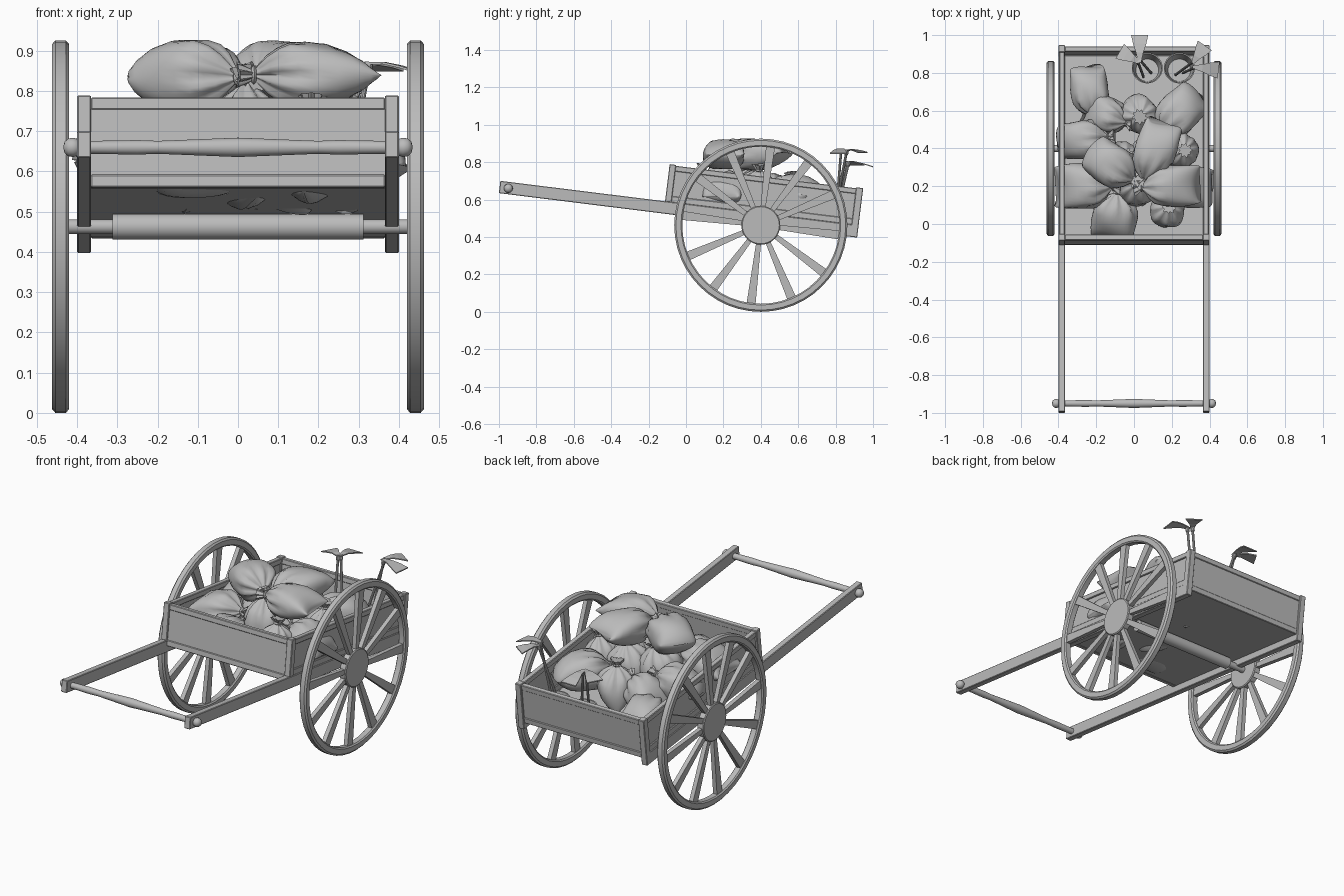
import bpy, bmesh, math
from mathutils import Matrix, Vector

if "Cube" in bpy.data.objects:
    bpy.data.objects.remove(bpy.data.objects["Cube"])

GREY = (0.5, 0.5, 0.5, 1)
mat = bpy.data.materials.new("plain grey")
mat.use_nodes = True
mat.diffuse_color = GREY
mat.node_tree.nodes["Principled BSDF"].inputs["Base Color"].default_value = GREY

# The cart bed and shafts share one sloping frame
BED = Matrix.Translation((0, 0, 0.577)) @ Matrix.Rotation(-math.atan(0.124), 4, "X")
AXLE = Vector((0, 0.4, 0.463))


def finish(name, bm, matrix=Matrix(), smooth=0):
    bmesh.ops.recalc_face_normals(bm, faces=bm.faces)
    mesh = bpy.data.meshes.new(name)
    bm.to_mesh(mesh)
    bm.free()
    mesh.materials.append(mat)
    obj = bpy.data.objects.new(name, mesh)
    obj.matrix_world = matrix
    bpy.context.collection.objects.link(obj)
    if smooth:
        bpy.ops.object.select_all(action="DESELECT")
        bpy.context.view_layer.objects.active = obj
        obj.select_set(True)
        bpy.ops.object.shade_smooth_by_angle(angle=math.radians(smooth))
    return obj


def box(name, x, y, z, matrix=BED, bevel=0.003):
    """Box spanning the given ranges."""
    bm = bmesh.new()
    bmesh.ops.create_cube(bm, size=1)
    for v in bm.verts:
        v.co = [(r[0] + r[1]) / 2 + c * (r[1] - r[0]) for r, c in zip((x, y, z), v.co)]
    obj = finish(name, bm, matrix)
    if bevel:
        mod = obj.modifiers.new("bevel", "BEVEL")
        mod.width, mod.segments = bevel, 1
    return obj


def bridge(bm, rings, closed=False, caps=True):
    """Skin a list of vertex rings."""
    pairs = list(zip(rings, rings[1:])) + ([(rings[-1], rings[0])] if closed else [])
    for a, b in pairs:
        for i in range(len(a)):
            j = (i + 1) % len(a)
            bm.faces.new((a[i], a[j], b[j], b[i]))
    if caps and not closed:
        bm.faces.new(rings[0])
        bm.faces.new(rings[-1])


def lathe(name, profile, matrix, n=24, closed=False, smooth=35):
    """Turn (radius, height) points about local z."""
    bm = bmesh.new()
    rings = [[bm.verts.new((r * math.cos(a), r * math.sin(a), h))
              for a in (math.tau * i / n for i in range(n))] for r, h in profile]
    bridge(bm, rings, closed)
    return finish(name, bm, matrix, smooth)


def along(start, direction):
    return Matrix.Translation(start) @ Vector(direction).to_track_quat("Z", "Y").to_matrix().to_4x4()


# Bed: floor, end walls, sills and top rails
box("floor", (-0.37, 0.37), (-0.1, 0.92), (-0.028, -0.004), bevel=0)
for end, y in (("front", -0.095), ("rear", 0.91)):
    box(end + "_panel", (-0.37, 0.37), (y - 0.009, y + 0.009), (-0.004, 0.18))
    box(end + "_sill", (-0.366, 0.366), (y - 0.014, y + 0.014), (-0.03, 0.002))
    box(end + "_top_rail", (-0.366, 0.366), (y - 0.014, y + 0.014), (0.165, 0.195))

# Sides: shafts, panels, rails and corner posts
for side, s in (("left", 1), ("right", -1)):
    def span(a, b):
        return tuple(sorted((a * s, b * s)))
    box(side + "_shaft", span(0.365, 0.4), (-1.0, 0.925), (-0.066, 0))
    box(side + "_panel", span(0.372, 0.388), (-0.1, 0.91), (-0.002, 0.18))
    box(side + "_top_rail", span(0.367, 0.396), (-0.1, 0.91), (0.165, 0.195))
    box(side + "_bottom_rail", span(0.367, 0.396), (-0.1, 0.91), (-0.002, 0.032))
    box(side + "_front_post", span(0.365, 0.4), (-0.113, -0.078), (-0.002, 0.2))
    box(side + "_rear_post", span(0.365, 0.4), (0.892, 0.93), (-0.066, 0.2))

# Pull handle with round ends
handle = [(0.002, -0.434), (0.014, -0.431), (0.022, -0.422), (0.024, -0.41), (0.021, -0.4), (0.016, -0.395),
          (0.016, -0.36), (0.018, -0.25), (0.016, -0.2), (0.02, -0.1), (0.024, 0)]
handle += [(r, -h) for r, h in handle[-2::-1]]
lathe("pull_handle", handle, along((0, -0.95, 0.66), (1, 0, 0)))

# Axle with a thicker middle
axle = [(0.018, -0.43), (0.018, -0.312), (0.032, -0.312)]
lathe("axle", axle + [(r, -h) for r, h in axle[::-1]], along(AXLE, (1, 0, 0)))

# Wheels: chamfered rim, flat hub and tapered spokes
rim = [(0.42, -0.015), (0.427, -0.021), (0.454, -0.021), (0.463, -0.013),
       (0.463, 0.013), (0.454, 0.021), (0.427, 0.021), (0.42, 0.015)]
hub = [(0.099, -0.02), (0.104, -0.016), (0.104, 0.016), (0.099, 0.02)]
for side, s in (("left", 1), ("right", -1)):
    centre = AXLE + Vector((0.441 * s, 0, 0))
    frame = along(centre, (1, 0, 0))
    lathe(side + "_wheel_rim", rim, frame, 48, True)
    lathe(side + "_wheel_hub", hub, frame, 32)
    bm = bmesh.new()
    for k in range(12):
        turn = Matrix.Rotation(math.radians(30 * k - 7.07), 4, "X")
        rings = [[bm.verts.new(turn @ Vector((x * 0.012, y * w, r)))
                  for x, y in ((-1, -1), (1, -1), (1, 1), (-1, 1))]
                 for r, w in ((0.09, 0.013), (0.424, 0.024))]
        bridge(bm, rings)
    finish(side + "_wheel_spokes", bm, Matrix.Translation(centre))

# Sacks: (position along the sack, half width, half height), gathered at the neck
SACK = [(-0.5, 0.84, 0.03), (-0.48, 0.9, 0.22), (-0.42, 0.93, 0.5), (-0.32, 0.96, 0.76), (-0.18, 1, 0.95),
        (-0.03, 1, 1), (0.1, 0.93, 0.95), (0.2, 0.76, 0.78), (0.28, 0.5, 0.55), (0.34, 0.25, 0.3),
        (0.37, 0.15, 0.18), (0.4, 0.15, 0.18), (0.45, 0.27, 0.28), (0.5, 0.36, 0.35)]


def sack(name, centre, axis, length, width, height, phase):
    """Stuffed sack whose tied mouth points along axis."""
    axis = Vector(axis).normalized()
    guide = Vector((0, 0, 1)) if abs(axis.z) < 0.8 else Vector((math.cos(phase), math.sin(phase), 0))
    across = guide.cross(axis).normalized()
    up = axis.cross(across)
    n = 40
    bm = bmesh.new()
    rings = []
    for t, w, h in SACK:
        pleat = 0.17 * max(0, min(1, (t - 0.0) / 0.3))
        ring = []
        for i in range(n):
            a = math.tau * i / n
            c, s = math.cos(a), math.sin(a)
            fold = 1 + pleat * math.cos(9 * a + phase) + 0.035 * math.sin(3 * a + 9 * t + phase)
            square = (c ** 4 + s ** 4) ** -0.12
            sag = 0.04 * length * math.cos(2 * a + phase) * (1 if t < 0.2 else 0.3)
            ring.append(bm.verts.new(across * (c * w * width / 2 * fold * square)
                                     + up * (s * h * height / 2 * fold * square)
                                     + axis * (t * length + sag)))
        rings.append(ring)
    bridge(bm, rings)
    finish(name, bm, Matrix.Translation(centre), 60)
    # Cord round the neck
    ring = [(0.085 * width + 0.006 * math.cos(a), 0.006 * math.sin(a)) for a in (0, 1.57, 3.14, 4.71)]
    lathe(name + "_cord", ring, along(Vector(centre) + axis * 0.385 * length, axis), 16, True, 60)


sacks = [
    # Top of the pile, mouths meeting in the middle
    ((-0.1, 0.3, 0.835), (0.75, -0.5, 0), 0.32, 0.22, 0.19),
    ((0.1, 0.36, 0.84), (-0.35, -0.9, -0.05), 0.36, 0.22, 0.17),
    ((0.17, 0.2, 0.84), (-1, -0.05, 0), 0.34, 0.22, 0.16),
    # Lower layer
    ((-0.23, 0.68, 0.57), (0.15, -0.95, 0.1), 0.3, 0.2, 0.17),
    ((-0.25, 0.45, 0.65), (1, 0.1, 0.15), 0.3, 0.2, 0.19),
    ((-0.13, 0.57, 0.61), (0.8, -0.3, 0.35), 0.28, 0.19, 0.19),
    ((0.03, 0.58, 0.62), (0, -0.1, 1), 0.26, 0.2, 0.19),
    ((0.22, 0.57, 0.64), (-0.65, -0.7, 0.1), 0.33, 0.22, 0.2),
    ((0.25, 0.39, 0.65), (0.15, 0, 1), 0.28, 0.18, 0.18),
    ((-0.24, 0.2, 0.68), (1, 0, 0.15), 0.34, 0.24, 0.19),
    ((-0.1, 0.06, 0.63), (0.1, 0.85, 0.3), 0.3, 0.24, 0.18),
    ((0.18, 0.08, 0.66), (0.05, 0.1, 1), 0.26, 0.19, 0.18),
    ((0.28, 0.2, 0.66), (-0.9, 0.1, 0.3), 0.28, 0.22, 0.18),
    # Buried support
    ((-0.08, 0.33, 0.66), (0.3, 0.2, 1), 0.3, 0.22, 0.22),
    ((0.1, 0.36, 0.65), (0.1, 0.1, 1), 0.28, 0.22, 0.22),
    ((0.02, 0.2, 0.69), (0, 0.1, 1), 0.34, 0.2, 0.2),
]
for i, args in enumerate(sacks):
    sack("sack_%02d" % (i + 1), *args, phase=i * 1.7)

# Open buckets standing at the rear
pail = [(0.066, 0), (0.082, 0.1), (0.076, 0.1), (0.06, 0.006)]
for i, x in enumerate((0.07, 0.24)):
    lathe("bucket_%d" % (i + 1), pail, BED @ Matrix.Translation((x, 0.82, -0.005)), 28)

# Hoes: handle foot, handle top and blade tip
hoes = [((0.09, 0.8, 0.5), (0.03, 0.87, 0.8), (0.03, 1.0, 0.775)),
        ((0.05, 0.78, 0.5), (0.02, 0.86, 0.8), (-0.075, 0.915, 0.785)),
        ((0.22, 0.79, 0.5), (0.315, 0.86, 0.862), (0.375, 0.945, 0.852)),
        ((0.26, 0.8, 0.5), (0.325, 0.83, 0.868), (0.448, 0.815, 0.847))]
for i, (foot, top, tip) in enumerate(hoes):
    foot, top, tip = Vector(foot), Vector(top), Vector(tip)
    rod = top - foot
    lathe("hoe_handle_%d" % (i + 1), [(0.007, 0), (0.007, rod.length - 0.025), (0.011, rod.length - 0.02),
                                      (0.011, rod.length + 0.004)], along(foot, rod), 10)
    reach = tip - top
    side = reach.cross(Vector((0, 0, 1))).normalized()
    bm = bmesh.new()
    rings = []
    for f, w, arch in ((-0.12, 0.008, -0.002), (0.3, 0.02, 0.008), (0.65, 0.035, 0.006), (1, 0.045, 0)):
        mid = top + reach * f + Vector((0, 0, arch))
        rings.append([bm.verts.new(mid + side * w * a + Vector((0, 0, 0.003 * b)))
                      for a, b in ((-1, -1), (1, -1), (1, 1), (-1, 1))])
    bridge(bm, rings)
    finish("hoe_blade_%d" % (i + 1), bm)
